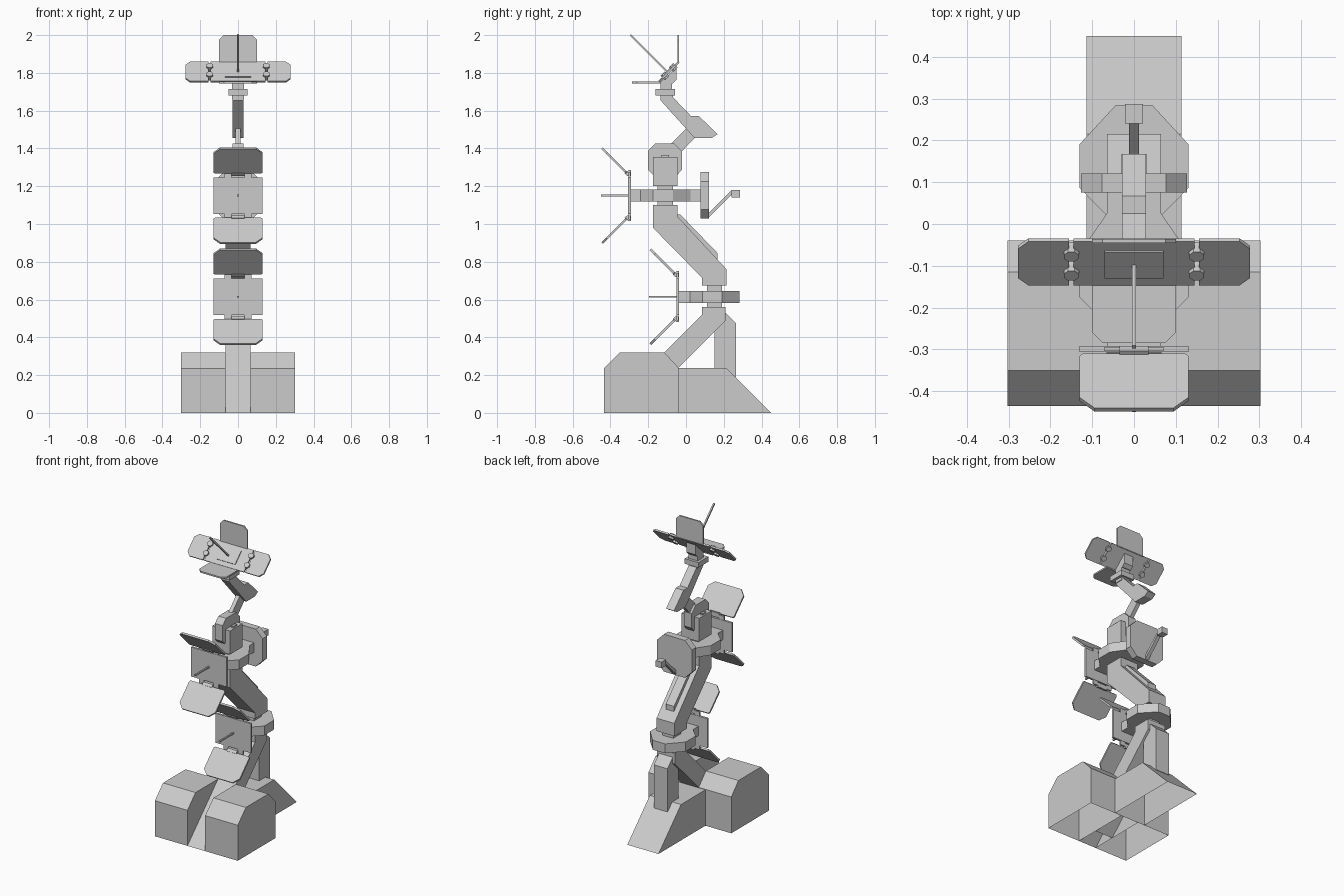
import bpy, bmesh, math
from mathutils import Vector

grey = bpy.data.materials.new("light_grey")
grey.diffuse_color = (0.6, 0.6, 0.6, 1)


def solid(name, ring, shift, open_bottom=False):
    """Extrude a closed ring of 3D points by a vector."""
    bm = bmesh.new()
    a = [bm.verts.new(p) for p in ring]
    b = [bm.verts.new(Vector(p) + Vector(shift)) for p in ring]
    bm.faces.new(a)
    bm.faces.new(b)
    n = len(a)
    for i in range(n):
        j = (i + 1) % n
        bm.faces.new((a[i], a[j], b[j], b[i]))
    bmesh.ops.recalc_face_normals(bm, faces=bm.faces)
    if open_bottom:
        low = [f for f in bm.faces if all(v.co.z < 0.001 for v in f.verts)]
        bmesh.ops.delete(bm, geom=low, context='FACES')
    me = bpy.data.meshes.new(name)
    bm.to_mesh(me)
    bm.free()
    me.materials.append(grey)
    ob = bpy.data.objects.new(name, me)
    bpy.context.collection.objects.link(ob)
    return ob


def side(name, yz, x0, x1, open_bottom=False):
    """Side profile (y, z) extruded across x."""
    return solid(name, [(x0, y, z) for y, z in yz], (x1 - x0, 0, 0), open_bottom)


def box(name, x0, x1, y0, y1, z0, z1):
    return side(name, [(y0, z0), (y1, z0), (y1, z1), (y0, z1)], x0, x1)


def plan(name, half, z0, z1):
    """Symmetric plan outline (x, y), right half listed front to back."""
    pts = half + [(-x, y) for x, y in reversed(half)]
    return solid(name, [(x, y, z0) for x, y in pts], (0, 0, z1 - z0))


def plate(name, x0, x1, start, angle, length, t, cut=(0, 0, 0, 0)):
    """Flat plate running from start (y, z) at an angle; cut = corner chamfers."""
    c, s = math.cos(math.radians(angle)), math.sin(math.radians(angle))
    a, b, d, e = cut                       # near x0, near x1, far x1, far x0
    uv = [(x0, a), (x0 + a, 0), (x1 - b, 0), (x1, b),
          (x1, length - d), (x1 - d, length), (x0 + e, length), (x0, length - e)]
    clean = []
    for p in uv:
        if p not in clean:
            clean.append(p)
    y, z = start
    ring = [(u, y + v * c + s * t / 2, z + v * s - c * t / 2) for u, v in clean]
    return solid(name, ring, (0, -s * t, c * t))


# Base: two front blocks and a rear wedge, open underneath
block = [(-0.435, 0), (-0.435, 0.235), (-0.35, 0.32), (-0.115, 0.32), (-0.04, 0.24), (-0.04, 0)]
for tag, s in (("left", -1), ("right", 1)):
    side("base_block_" + tag, block, s * 0.065, s * 0.303, True)
side("base_wedge", [(-0.04, 0), (-0.04, 0.237), (0.215, 0.237), (0.45, 0)], -0.114, 0.114, True)

# Lower strut and rear brace
side("lower_strut", [(-0.435, 0), (0.085, 0.52), (0.085, 0.56), (0.21, 0.56), (0.21, 0.49), (-0.28, 0)],
     -0.065, 0.065, True)
side("rear_brace", [(0.15, 0.2), (0.15, 0.53), (0.21, 0.53), (0.265, 0.475), (0.265, 0.19)], -0.05, 0.05)

# Middle arm with a raised rib on its back
side("middle_arm", [(0.085, 0.675), (0.215, 0.675), (0.215, 0.76), (-0.045, 1.04), (-0.045, 1.10),
                    (-0.175, 1.10), (-0.175, 0.98), (0.085, 0.715)], -0.065, 0.065)
side("middle_arm_rib", [(-0.06, 1.05), (-0.03, 1.05), (0.168, 0.845), (0.168, 0.79), (0.12, 0.83)],
     -0.03, 0.03)

# Rings and their spindles
plan("lower_ring", [(0.065, -0.04), (0.065, 0.02), (0.131, 0.087), (0.131, 0.19), (0.045, 0.283)],
     0.583, 0.645)
plan("upper_ring", [(0.065, -0.295), (0.065, -0.24), (0.131, -0.175), (0.131, -0.07),
                    (0.065, 0.025), (0.065, 0.08)], 1.12, 1.182)
box("lower_spindle", -0.04, 0.04, 0.11, 0.19, 0.55, 0.685)
box("upper_spindle", -0.04, 0.04, -0.15, -0.07, 1.09, 1.21)


# Folding panel set, used on both rings
def panel_set(tag, y, z):
    box(tag + "_front_panel", -0.13, 0.13, y - 0.014, y, z - 0.097, z + 0.097)
    box(tag + "_front_pin", -0.005, 0.005, y - 0.158, y, z - 0.005, z + 0.005)
    for part, s in (("top", 1), ("bottom", -1)):
        for x in (-0.053, 0.053):
            box(f"{tag}_{part}_tab", x - 0.018, x + 0.018, y - 0.012, y - 0.002,
                *sorted((z + s * 0.09, z + s * 0.125)))
        side(f"{tag}_{part}_hinge",
             [(y, z + s * 0.105), (y, z + s * 0.135), (y - 0.012, z + s * 0.135),
              (y - 0.034, z + s * 0.118), (y - 0.02, z + s * 0.105)], -0.035, 0.035)
        plate(f"{tag}_{part}_panel", -0.13, 0.13, (y - 0.022, z + s * 0.121),
              180 - s * 45, 0.184, 0.012, (0.008, 0.008, 0.035, 0.035))


panel_set("upper", -0.292, 1.15)
panel_set("lower", -0.037, 0.615)

# Rear pack with its handle
plate("rear_pack", -0.127, 0.127, (0.098, 1.028), 90, 0.247, 0.045, (0.05,) * 4)
plate("handle_arm", -0.012, 0.012, (0.112, 1.038), 45, 0.19, 0.018)
box("handle_knob", -0.022, 0.022, 0.24, 0.287, 1.14, 1.18)

# Shoulder clevis holding the neck bracket
box("clevis_base", -0.065, 0.065, -0.175, -0.045, 1.20, 1.27)
for tag, s in (("left", -1), ("right", 1)):
    box("clevis_cheek_" + tag, s * 0.03, s * 0.065, -0.175, -0.045, 1.26, 1.355)
    box("clevis_bolt_" + tag, s * 0.04, s * 0.055, -0.13, -0.09, 1.335, 1.365)
side("neck_bracket", [(-0.2, 1.285), (-0.2, 1.39), (-0.165, 1.425), (-0.06, 1.425), (-0.02, 1.385),
                      (-0.02, 1.29), (-0.05, 1.255), (-0.17, 1.255)], -0.028, 0.028)

# Neck links and elbow
side("lower_neck_link", [(-0.085, 1.42), (0.02, 1.525), (0.06, 1.47), (-0.022, 1.385)], -0.013, 0.013)
side("upper_neck_link", [(-0.135, 1.685), (-0.135, 1.655), (0.045, 1.455), (0.135, 1.455), (0.167, 1.475),
                         (0.067, 1.573), (0.025, 1.573), (-0.07, 1.672), (-0.07, 1.685)], -0.029, 0.029)

# Head mount
box("head_collar", -0.05, 0.05, -0.162, -0.058, 1.68, 1.714)
box("head_spindle", -0.033, 0.033, -0.135, -0.075, 1.66, 1.75)
side("head_body", [(-0.135, 1.745), (-0.07, 1.745), (-0.05, 1.765), (-0.05, 1.83), (-0.135, 1.75)],
     -0.033, 0.033)

# Head panel: centre, two hinged wings and a raised plate
low, span = (-0.143, 1.752), 0.148
plate("head_panel", -0.145, 0.145, low, 45, span, 0.011)
plate("head_centre_plate", -0.07, 0.07, (-0.128, 1.777), 45, 0.09, 0.008)
r = 0.025
plate("head_wing_left", -0.278, -0.155, low, 45, span, 0.011, (r, 0, 0, r))
plate("head_wing_right", 0.155, 0.278, low, 45, span, 0.011, (0, r, r, 0))
for x in (-0.15, 0.15):
    for v in (0.028, 0.092):
        k = v * math.sqrt(0.5)
        plate("head_wing_hinge", x - 0.018, x + 0.018, (low[0] + k, low[1] + k), 45, 0.032, 0.034,
              (0.01,) * 4)

# Head antenna and the upright and flat vanes
plate("head_antenna", -0.005, 0.005, (-0.1, 1.807), 135, 0.275, 0.01)
plate("head_upright_vane", -0.1, 0.1, (-0.041, 1.85), 90, 0.15, 0.01, (0, 0, 0.025, 0.025))
plate("head_flat_vane", -0.1, 0.1, (-0.135, 1.75), 180, 0.15, 0.01, (0, 0, 0.025, 0.025))
